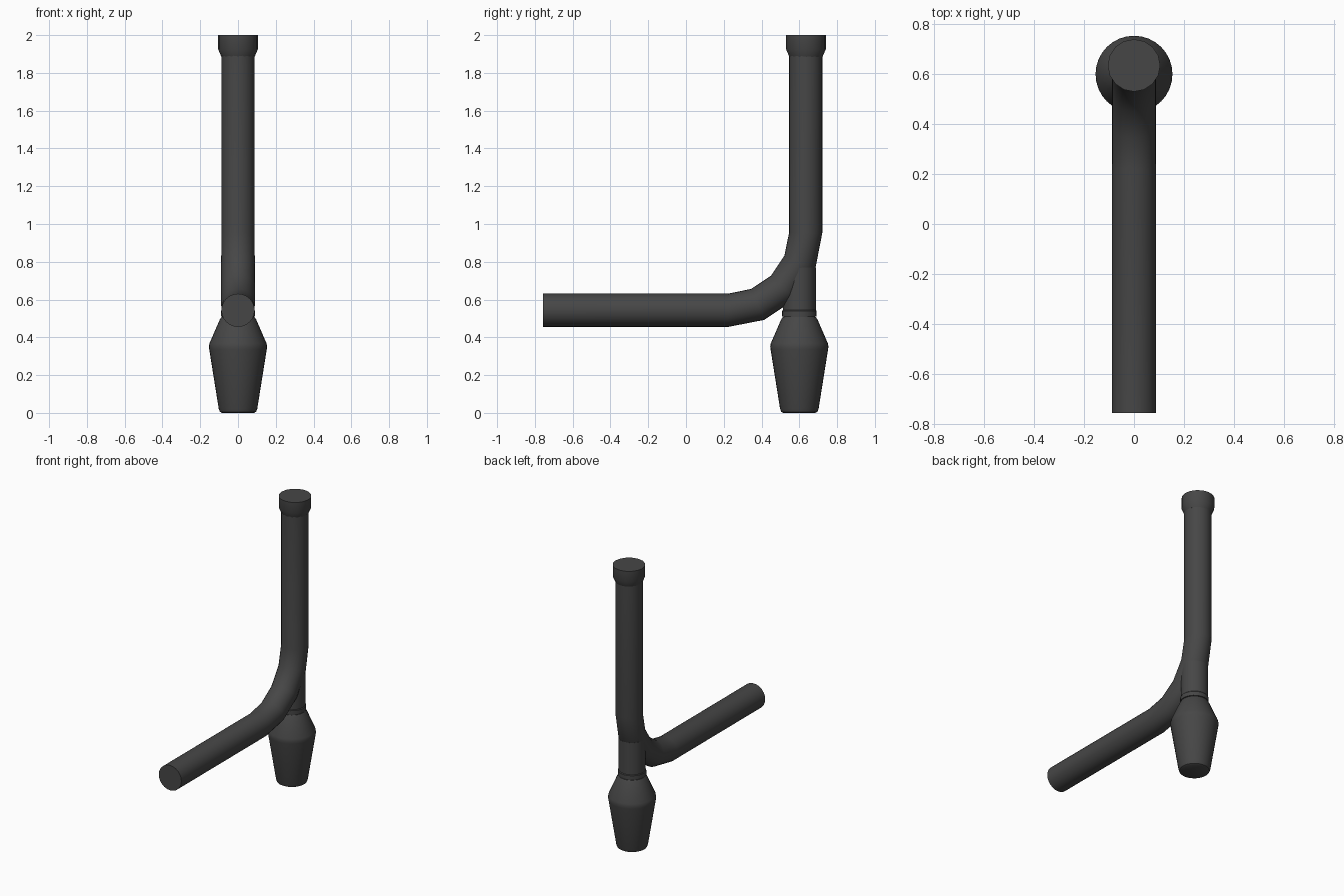
import bpy, bmesh, math
from mathutils import Vector

old = bpy.data.objects.get("Cube")
if old:
    bpy.data.objects.remove(old)

rubber = bpy.data.materials.new("dark grey")
rubber.use_nodes = True
COLOUR = (0.062, 0.062, 0.062, 1)
rubber.diffuse_color = COLOUR
rubber.node_tree.nodes["Principled BSDF"].inputs["Base Color"].default_value = COLOUR


def sweep(name, stations, sides):
    """Skin round rings; each station is (y, z, tilt about x, radius)."""
    bm = bmesh.new()
    rings = []
    for y, z, tilt, r in stations:
        across = Vector((0, math.cos(tilt), -math.sin(tilt)))
        ring = []
        for i in range(sides):
            a = math.tau * i / sides
            ring.append(bm.verts.new(Vector((0, y, z))
                        + Vector((r * math.cos(a), 0, 0)) + across * r * math.sin(a)))
        rings.append(ring)
    for low, high in zip(rings, rings[1:]):
        for i in range(sides):
            j = (i + 1) % sides
            bm.faces.new((low[i], low[j], high[j], high[i]))
    bm.faces.new(rings[0])
    bm.faces.new(rings[-1])
    bmesh.ops.recalc_face_normals(bm, faces=bm.faces)
    mesh = bpy.data.meshes.new(name)
    bm.to_mesh(mesh)
    bm.free()
    mesh.materials.append(rubber)
    obj = bpy.data.objects.new(name, mesh)
    bpy.context.collection.objects.link(obj)
    bpy.ops.object.select_all(action='DESELECT')
    obj.select_set(True)
    bpy.context.view_layer.objects.active = obj
    bpy.ops.object.shade_smooth_by_angle(angle=math.radians(35))
    return obj


# Bent tube: horizontal arm, quarter bend in four steps, upright
R = 0.088
BEND = 0.412
CY, CZ = 0.222, 0.955
tube = [(-0.756, CZ - BEND, math.pi / 2, R)]
for k in range(5):
    a = math.pi / 2 * (1 - k / 4)
    miter = 1 if k in (0, 4) else 1.01
    tube.append((CY + BEND * math.cos(a), CZ - BEND * math.sin(a), a, R * miter))
tube.append((CY + BEND, 1.95, 0, R))
sweep("bent_tube", tube, 24)

# Flared collar at the top of the upright
collar = [(1.885, R), (1.925, 0.105), (2.0, 0.105)]
sweep("top_collar", [(0.635, z, 0, r) for z, r in collar], 16)

# Tapered plug beneath the bend
PLUG_Y = 0.6
plug = [(0, 0.085), (0.006, 0.096), (0.022, 0.102), (0.335, 0.152),
        (0.35, 0.154), (0.368, 0.151), (0.495, 0.096), (0.507, 0.088)]
sweep("tapered_plug", [(PLUG_Y, z, 0, r) for z, r in plug], 32)

# Neck joining the plug to the tube, with a thin ring at its base
neck = [(0.49, 0.084), (0.509, 0.084), (0.511, 0.091), (0.54, 0.091),
        (0.545, 0.087), (0.77, 0.087)]
sweep("plug_neck", [(PLUG_Y, z, 0, r) for z, r in neck], 24)
